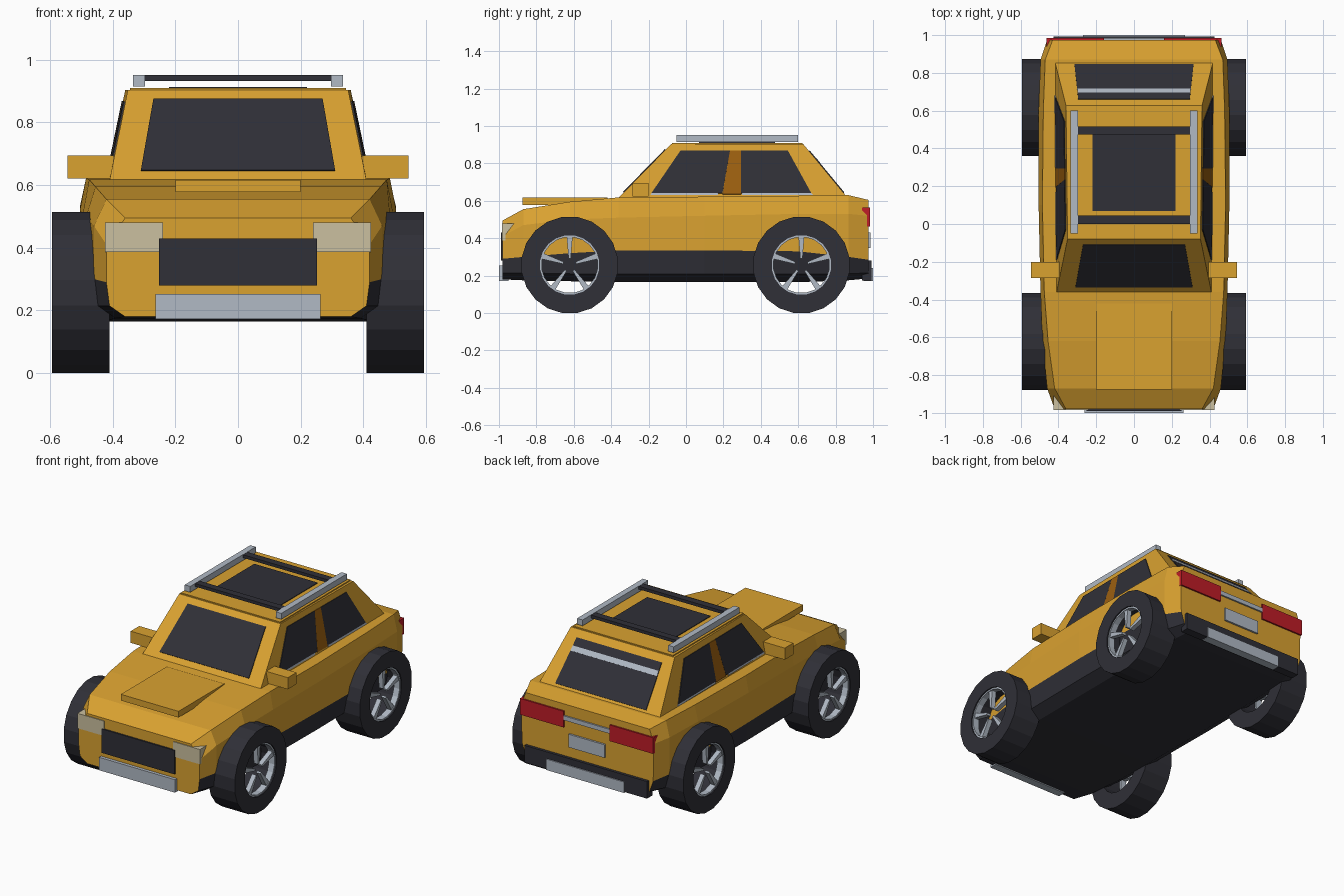
import bpy, bmesh, math
from mathutils import Vector

if "Cube" in bpy.data.objects:
    bpy.data.objects.remove(bpy.data.objects["Cube"])


def material(name, rgb):
    m = bpy.data.materials.new(name)
    m.diffuse_color = (*rgb, 1)
    m.use_nodes = True
    m.node_tree.nodes["Principled BSDF"].inputs["Base Color"].default_value = m.diffuse_color
    return m


YELLOW = material("amber paint", (0.70, 0.36, 0.03))
DARK = material("dark trim", (0.029, 0.029, 0.038))
SILVER = material("silver", (0.44, 0.49, 0.56))
CREAM = material("headlight cream", (0.60, 0.53, 0.35))
RED = material("tail light red", (0.52, 0.012, 0.02))
BROWN = material("brown pillar", (0.33, 0.115, 0.005))


def build(name, verts, faces, mats, mirror=False):
    """Mesh object from points and faces, optionally doubled across x = 0."""
    bm = bmesh.new()
    for s in ((1, -1) if mirror else (1,)):
        vs = [bm.verts.new((s * v[0], v[1], v[2])) for v in verts]
        for f in faces:
            bm.faces.new([vs[i] for i in f])
    bmesh.ops.recalc_face_normals(bm, faces=bm.faces)
    me = bpy.data.meshes.new(name)
    bm.to_mesh(me)
    bm.free()
    for m in mats:
        me.materials.append(m)
    ob = bpy.data.objects.new(name, me)
    bpy.context.collection.objects.link(ob)
    return ob


HEX = [(0, 1, 2, 3), (4, 5, 6, 7), (0, 1, 5, 4), (1, 2, 6, 5), (2, 3, 7, 6), (3, 0, 4, 7)]


def box(name, x, y, z, mat, mirror=False):
    vs = [(a, b, c) for c in z for a, b in
          ((x[0], y[0]), (x[1], y[0]), (x[1], y[1]), (x[0], y[1]))]
    return build(name, vs, HEX, [mat], mirror)


def plate(name, pts, out, mat, mirror=False, lift=0.005):
    """Thin plate straddling a surface; 'out' is a rough outward direction."""
    p = [Vector(q) for q in pts]
    n = (p[2] - p[0]).cross(p[3] - p[1]).normalized()
    if n.dot(Vector(out)) < 0:
        n = -n
    vs = [q - n * 0.003 for q in p] + [q + n * lift for q in p]
    return build(name, vs, HEX, [mat], mirror)


# Lower body: cross-sections lofted along y
# y, (bottom x, z), (sill x, z), (cladding top x, z), (shoulder x, z), (top x, z)
SECTIONS = [
    (-0.98, (.36, .18), (.41, .215), (.42, .29), (.42, .41), (.36, .495)),
    (-0.87, (.39, .175), (.45, .215), (.46, .30), (.46, .47), (.42, .555)),
    (-0.62, (.41, .17), (.475, .21), (.485, .32), (.485, .50), (.455, .595)),
    (-0.36, (.41, .165), (.48, .21), (.495, .335), (.495, .51), (.475, .618)),
    (0.10, (.41, .165), (.485, .21), (.505, .335), (.505, .52), (.485, .622)),
    (0.60, (.41, .165), (.48, .21), (.505, .33), (.505, .53), (.48, .627)),
    (0.87, (.40, .175), (.47, .21), (.495, .30), (.495, .53), (.47, .63)),
    (0.975, (.38, .185), (.43, .215), (.455, .285), (.46, .52), (.43, .605)),
]
verts, faces = [], []
for y, *half in SECTIONS:
    verts += [(x, y, z) for x, z in half] + [(-x, y, z) for x, z in reversed(half)]
N = 10
for s in range(len(SECTIONS) - 1):
    for i in range(N):
        j = (i + 1) % N
        faces.append((s * N + i, s * N + j, (s + 1) * N + j, (s + 1) * N + i))
faces += [tuple(range(N)), tuple(range(len(verts) - N, len(verts)))]
body = build("body", verts, faces, [YELLOW, DARK])
# cladding and floor are dark, end faces stay painted
for f in body.data.polygons:
    f.material_index = int(f.center.z < 0.28 and abs(f.normal.y) < 0.9)

# Cabin
ZB, ZT = 0.615, 0.903
build("cabin", [(-.41, -.362, ZB), (.41, -.362, ZB), (.42, .865, ZB), (-.42, .865, ZB),
                (-.352, -.08, ZT), (.352, -.08, ZT), (.36, .627, ZT), (-.36, .627, ZT)],
      HEX, [YELLOW])
box("roof_panel", (-.345, .345), (-.075, .622), (.895, .91), YELLOW)


def on_side(y, z):
    """Point on the right cabin side."""
    t = (z - ZB) / (ZT - ZB)
    y0, y1 = -.362 + .282 * t, .865 - .238 * t
    k = (y - y0) / (y1 - y0)
    x = (.41 - .058 * t) * (1 - k) + (.42 - .06 * t) * k
    return (x, y, z)


def on_front(x, z):
    return (x, -.362 + .282 * (z - ZB) / (ZT - ZB), z)


def on_back(x, z):
    return (x, .865 - .238 * (z - ZB) / (ZT - ZB), z)


# Side glass, pillars and sill trims
SIDE = {
    "front_side_windows": (DARK, ((-.185, .64), (-.03, .867), (.235, .867), (.195, .64))),
    "door_pillars": (BROWN, ((.195, .635), (.235, .867), (.294, .867), (.294, .635))),
    "rear_side_windows": (DARK, ((.294, .64), (.294, .867), (.545, .867), (.67, .64))),
    "front_window_trims": (SILVER, ((-.19, .63), (-.185, .641), (.17, .641), (.17, .63))),
    "rear_window_trims": (SILVER, ((.30, .63), (.30, .641), (.67, .641), (.68, .63))),
}
for name, (mat, pts) in SIDE.items():
    plate(name, [on_side(*p) for p in pts], (1, 0, 0), mat, True)

# Windscreen, rear window and its light strip
plate("windscreen", [on_front(*p) for p in
      ((-.31, .645), (.31, .645), (.27, .873), (-.27, .873))], (0, -1, 0), DARK)
plate("rear_window", [on_back(*p) for p in
      ((-.315, .642), (.315, .642), (.295, .865), (-.295, .865))], (0, 1, 0), DARK)
plate("rear_window_strip", [on_back(*p) for p in
      ((-.30, .80), (.30, .80), (.297, .825), (-.297, .825))], (0, 1, 0), SILVER, lift=0.0065)

# Roof equipment
box("sunroof", (-.22, .22), (.07, .475), (.908, .914), DARK)
box("roof_rails", (.297, .335), (-.05, .60), (.915, .952), SILVER, True)
for name, y in (("front_crossbar", .0), ("rear_crossbar", .473)):
    box(name, (-.30, .30), (y, y + .044), (.932, .951), DARK)

# Bonnet panel and mirrors
box("bonnet_panel", (-.20, .20), (-.875, -.42), (.578, .617), YELLOW)
box("side_mirrors", (.395, .545), (-.285, -.20), (.622, .695), YELLOW, True)

# Front fittings
box("grille", (-.252, .252), (-.99, -.95), (.28, .43), DARK)
box("headlights", (.24, .425), (-.985, -.905), (.387, .48), CREAM, True)
box("front_skid_plate", (-.263, .263), (-1.0, -.95), (.172, .253), SILVER)

# Rear fittings
box("tail_lights", (.16, .462), (.94, .985), (.462, .563), RED, True)
box("tail_bar", (-.16, .16), (.95, .985), (.508, .535), SILVER)
box("rear_plate", (-.125, .125), (.95, .987), (.348, .43), SILVER)
box("rear_bumper", (-.425, .425), (.94, .993), (.175, .282), DARK)
box("rear_skid_plate", (-.27, .27), (.95, 1.0), (.172, .24), SILVER)


# Wheels: hollow tyre, thin rim ring and five tapered spokes
def tube(name, x, r, yc, zc, n, mat):
    vs, fs = [], []
    for i in range(n):
        a = 2 * math.pi * (i + .5) / n
        for px, pr in ((x[0], r[0]), (x[1], r[0]), (x[1], r[1]), (x[0], r[1])):
            vs.append((px, yc + pr * math.sin(a), zc + pr * math.cos(a)))
        j = (i + 1) % n
        fs += [(4 * i + k, 4 * i + (k + 1) % 4, 4 * j + (k + 1) % 4, 4 * j + k) for k in range(4)]
    return build(name, vs, fs, [mat], True)


ZC = 0.257
for end, yc in (("front", -.622), ("rear", .617)):
    tube(end + "_tyres", (.41, .593), (.16, .26), yc, ZC, 20, DARK)
    tube(end + "_rims", (.545, .585), (.15, .165), yc, ZC, 20, SILVER)
    vs, fs = [], []
    for i in range(5):
        a = 2 * math.pi * i / 5
        d, w = (math.sin(a), math.cos(a)), (math.cos(a), -math.sin(a))
        o = len(vs)
        for x in (.55, .58):
            for r, h in ((.035, -.006), (.155, -.016), (.155, .016), (.035, .006)):
                vs.append((x, yc + d[0] * r + w[0] * h, ZC + d[1] * r + w[1] * h))
        fs += [tuple(o + k for k in f) for f in HEX]
    build(end + "_spokes", vs, fs, [SILVER], True)
